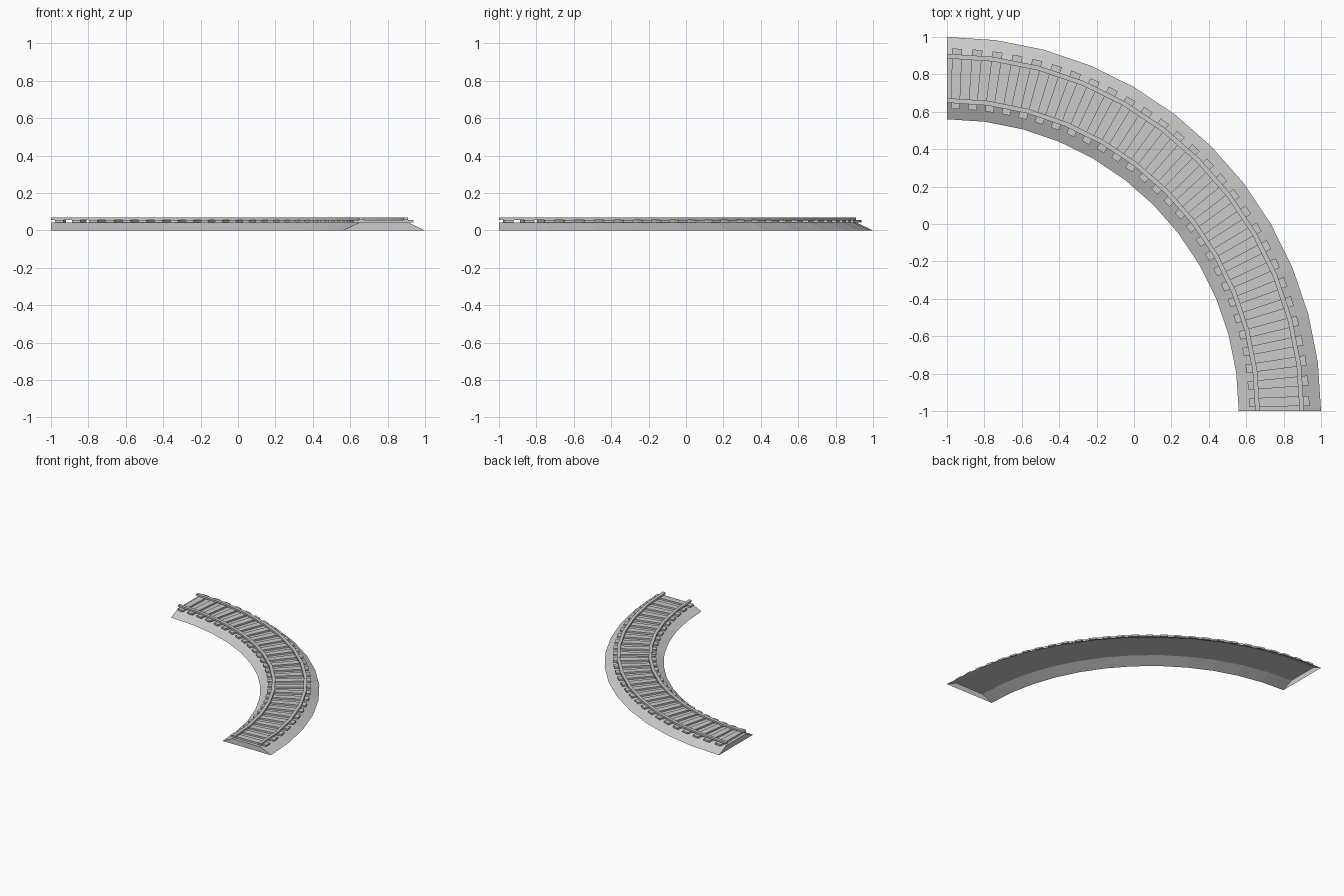
import bpy, bmesh
from math import sin, cos, radians

if "Cube" in bpy.data.objects:
    bpy.data.objects.remove(bpy.data.objects["Cube"])

SEGMENTS = 12           # arc facets over the quarter turn
SLEEPERS = 28
BED_Z, SLEEPER_Z, RAIL_Z = 0.043, 0.056, 0.07


def polar(r, z, deg):
    """Point on the curve, whose centre is the corner (-1, -1)."""
    a = radians(deg)
    return (-1 + r * cos(a), -1 + r * sin(a), z)


def sweep(name, profile, spans, closed=True):
    """Sweep an (r, z) profile along lists of angles; end caps always filled."""
    bm = bmesh.new()
    n = len(profile)
    for angles in spans:
        rings = [[bm.verts.new(polar(r, z, a)) for r, z in profile] for a in angles]
        for r0, r1 in zip(rings, rings[1:]):
            for i in range(n if closed else n - 1):
                j = (i + 1) % n
                bm.faces.new((r0[i], r0[j], r1[j], r1[i]))
        bm.faces.new(rings[0][::-1])
        bm.faces.new(rings[-1])
    bmesh.ops.recalc_face_normals(bm, faces=bm.faces)
    mesh = bpy.data.meshes.new(name)
    bm.to_mesh(mesh)
    bm.free()
    obj = bpy.data.objects.new(name, mesh)
    bpy.context.collection.objects.link(obj)
    return obj


def box(r0, r1, z0, z1):
    return [(r0, z0), (r1, z0), (r1, z1), (r0, z1)]


arc = [90 * i / SEGMENTS for i in range(SEGMENTS + 1)]

# Gravel bed: sloped sides, flat top, hollow underneath
sweep("gravel_bed", [(1.56, 0), (1.65, BED_Z), (1.91, BED_Z), (2.0, 0)], [arc], closed=False)

# Sleepers: wedge-shaped planks lying on the bed
pitch = 90 / SLEEPERS
spans = [((i + 0.25) * pitch, (i + 0.75) * pitch) for i in range(SLEEPERS)]
sweep("sleepers", box(1.615, 1.938, BED_Z, SLEEPER_Z), spans)

# Rails
sweep("inner_rail", box(1.648, 1.673, SLEEPER_Z, RAIL_Z), [arc])
sweep("outer_rail", box(1.885, 1.91, SLEEPER_Z, RAIL_Z), [arc])
